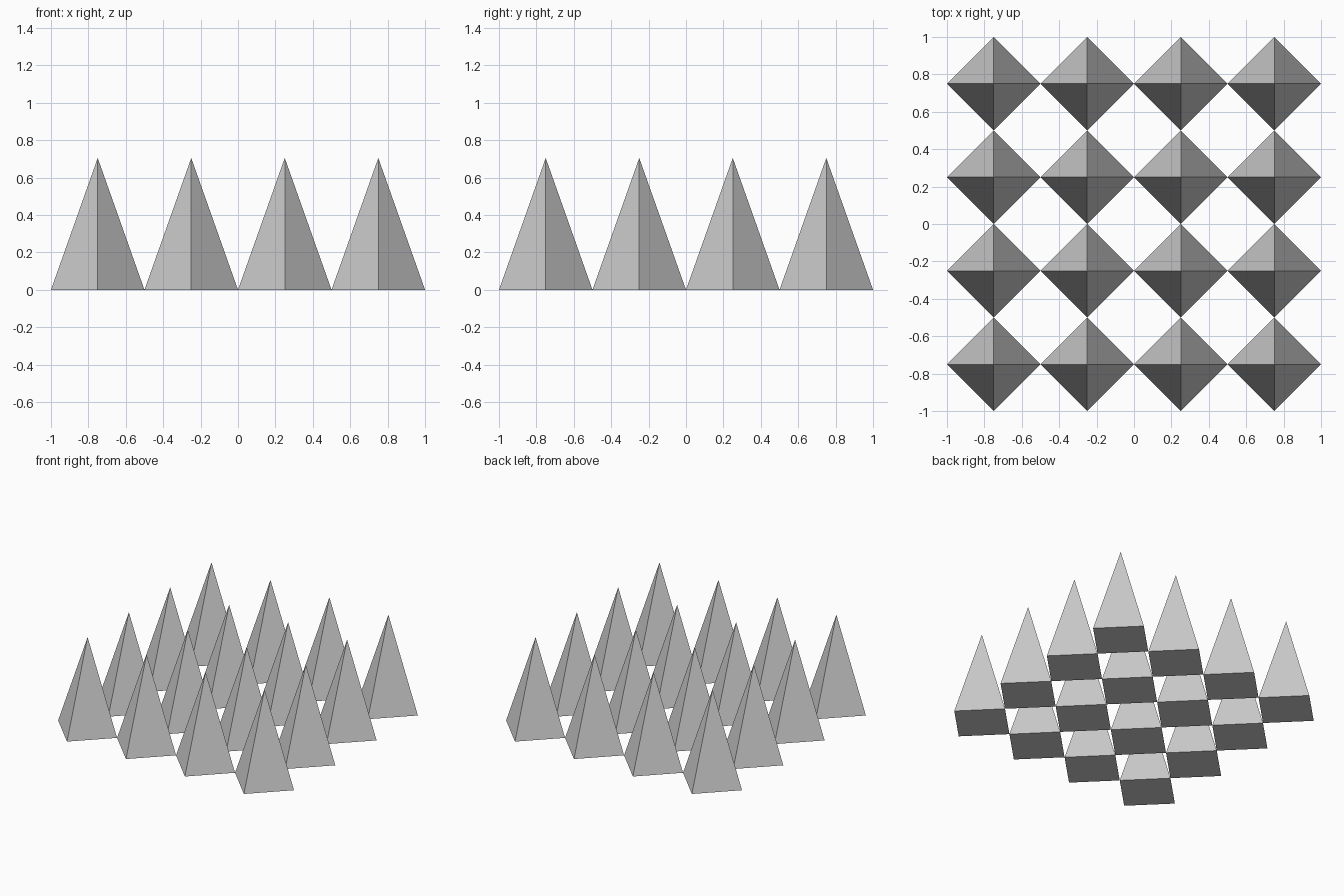
import bpy

ROWS = 4
SPACING = 0.5
RADIUS = 0.25
HEIGHT = 0.705

# Remove the default cube
cube = bpy.data.objects.get("Cube")
if cube:
    bpy.data.objects.remove(cube, do_unlink=True)

# Single plain grey
grey = bpy.data.materials.new("light_grey")
grey.use_nodes = True
colour = (0.6, 0.6, 0.6, 1)
grey.diffuse_color = colour
grey.node_tree.nodes["Principled BSDF"].inputs["Base Color"].default_value = colour


def grid_position(index):
    return (index - (ROWS - 1) / 2) * SPACING


# First pyramid: square base with its corners on the x and y axes
bpy.ops.mesh.primitive_cone_add(vertices=4, radius1=RADIUS, radius2=0, depth=HEIGHT)
first = bpy.context.object
mesh = first.data
mesh.name = "pyramid"
mesh.materials.append(grey)

# Grid of pyramids touching at their corners, sharing one mesh
for row in range(ROWS):
    for column in range(ROWS):
        if row == column == 0:
            pyramid = first
        else:
            pyramid = bpy.data.objects.new("pyramid", mesh)
            bpy.context.collection.objects.link(pyramid)
        pyramid.name = f"pyramid_row{row + 1}_column{column + 1}"
        pyramid.location = (grid_position(column), grid_position(row), HEIGHT / 2)
